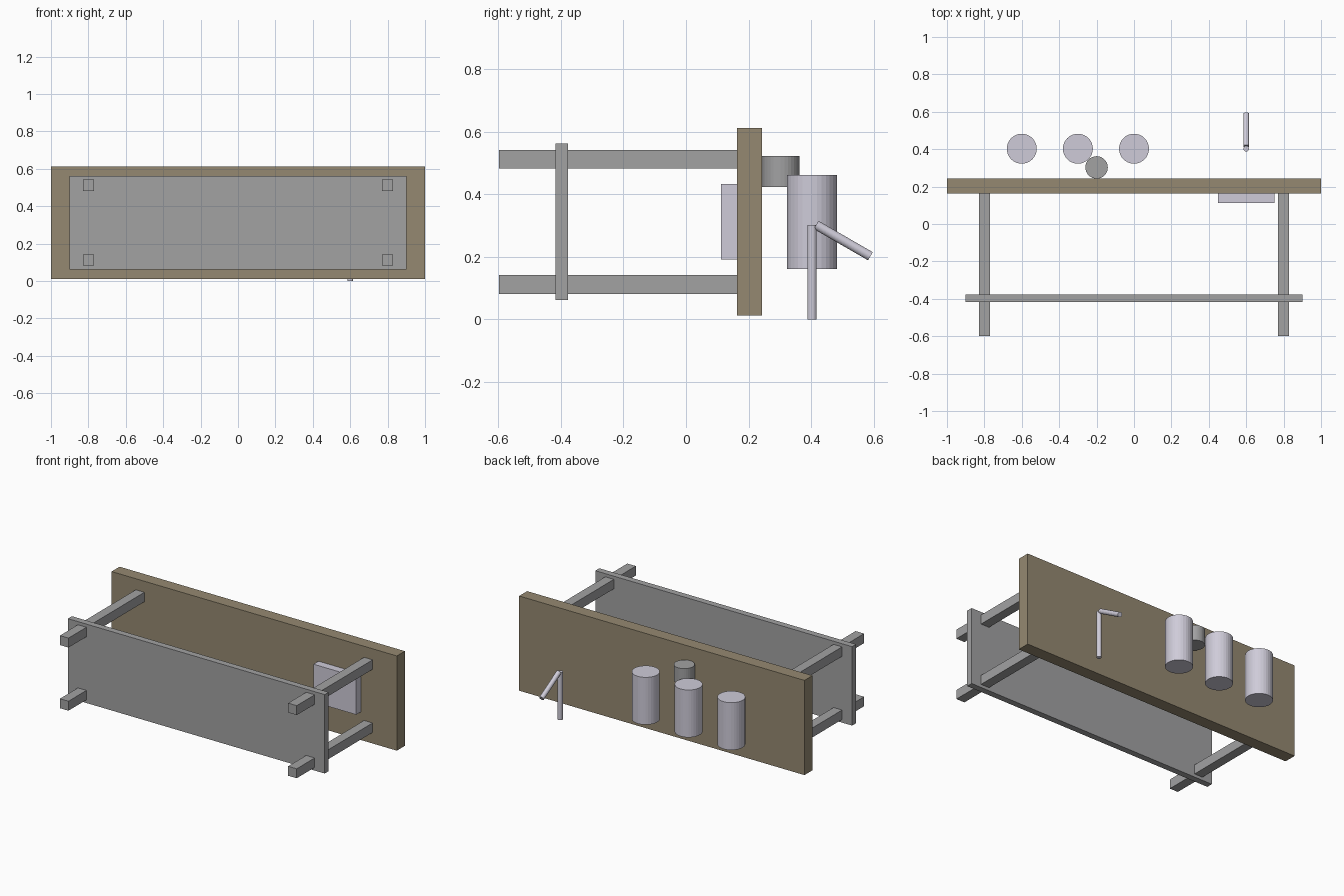
import bpy
from math import radians

cube = bpy.data.objects.get("Cube")
if cube:
    bpy.data.objects.remove(cube, do_unlink=True)


def material(name, rgb):
    m = bpy.data.materials.new(name)
    m.use_nodes = True
    m.diffuse_color = (*rgb, 1)
    m.node_tree.nodes["Principled BSDF"].inputs["Base Color"].default_value = (*rgb, 1)
    return m


WOOD = material("brown wood", (0.30, 0.25, 0.165))
GREY = material("mid grey metal", (0.36, 0.36, 0.365))
PALE = material("pale metal", (0.62, 0.60, 0.69))


def finish(name, mat):
    ob = bpy.context.object
    ob.name = name
    ob.data.materials.append(mat)
    return ob


def box(name, center, size, mat):
    bpy.ops.mesh.primitive_cube_add(size=1, location=center)
    bpy.context.object.scale = size
    return finish(name, mat)


def cylinder(name, center, radius, depth, mat, tilt=0):
    bpy.ops.mesh.primitive_cylinder_add(
        vertices=32, radius=radius, depth=depth, location=center,
        rotation=(radians(tilt), 0, 0))
    return finish(name, mat)


# Table resting on its long edge: top, lower shelf and four legs
MID = 0.312
box("table_top", (0, 0.2025, MID), (2, 0.08, 0.6), WOOD)
box("lower_shelf", (0, -0.3975, MID), (1.8, 0.04, 0.5), GREY)
for side, x in (("right", -0.8), ("left", 0.8)):
    for level, dz in (("lower", -0.2), ("upper", 0.2)):
        box(f"{side}_{level}_leg", (x, -0.2175, MID + dz), (0.06, 0.76, 0.06), GREY)

# Basin on the underside of the top
box("basin", (0.6, 0.1375, MID), (0.3, 0.05, 0.24), PALE)

# Canisters and a small pot beyond the top
for i, x in enumerate((-0.6, -0.3, 0)):
    cylinder(f"canister_{i + 1}", (x, 0.4025, MID), 0.08, 0.3, PALE)
cylinder("small_pot", (-0.2, 0.3025, 0.473), 0.06, 0.1, GREY)

# Tap with an angled spout
cylinder("tap_post", (0.6, 0.4025, 0.151), 0.015, 0.302, PALE)
cylinder("tap_spout", (0.6, 0.5025, 0.252), 0.015, 0.2, PALE, tilt=60)
